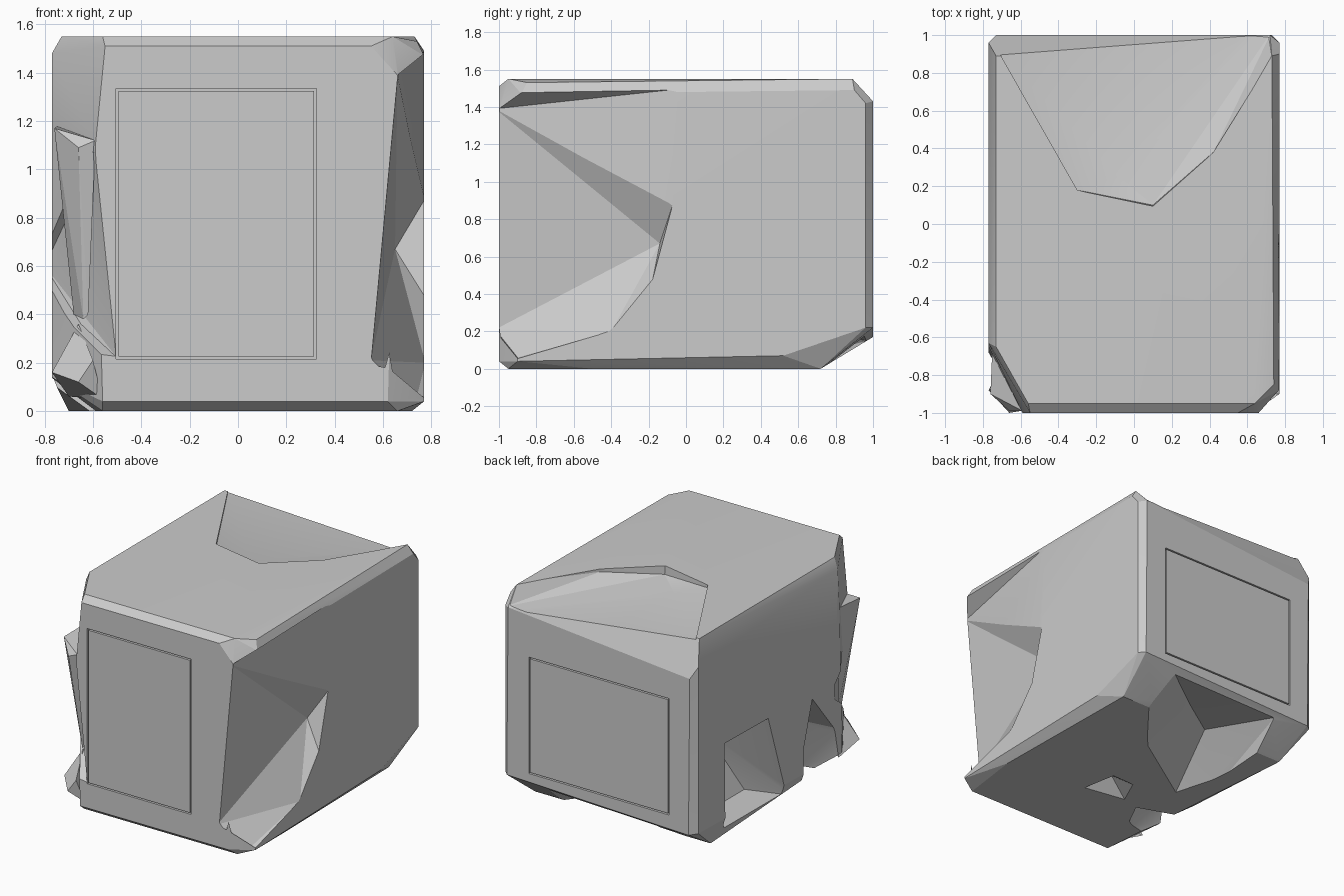
import bpy
import bmesh
from mathutils import Vector

default_cube = bpy.data.objects.get("Cube")
if default_cube:
    bpy.data.objects.remove(default_cube, do_unlink=True)

# One plain grey for the whole battered crate
grey = bpy.data.materials.new("plain_grey")
grey.use_nodes = True
colour = (0.6, 0.6, 0.6, 1)
grey.diffuse_color = colour
shader = next(node for node in grey.node_tree.nodes if node.type == "BSDF_PRINCIPLED")
shader.inputs["Base Color"].default_value = colour


def hull(name, points):
    """Make a convex solid around a handful of points."""
    bm = bmesh.new()
    for point in points:
        bm.verts.new(point)
    result = bmesh.ops.convex_hull(bm, input=bm.verts)
    loose = [item for item in result["geom_interior"] if isinstance(item, bmesh.types.BMVert)]
    bmesh.ops.delete(bm, geom=loose, context="VERTS")
    bmesh.ops.dissolve_limit(bm, angle_limit=0.01, verts=bm.verts, edges=bm.edges)
    bmesh.ops.recalc_face_normals(bm, faces=bm.faces)
    mesh = bpy.data.meshes.new(name)
    bm.to_mesh(mesh)
    bm.free()
    mesh.materials.append(grey)
    obj = bpy.data.objects.new(name, mesh)
    bpy.context.collection.objects.link(obj)
    return obj


def box(name, low, high):
    """Make a box between two opposite corners."""
    corners = [(x, y, z) for x in (low[0], high[0])
               for y in (low[1], high[1]) for z in (low[2], high[2])]
    return hull(name, corners)


def carve(target, cutter):
    """Subtract the cutter from the target, then discard the cutter."""
    modifier = target.modifiers.new("carve", "BOOLEAN")
    modifier.operation = "DIFFERENCE"
    modifier.solver = "EXACT"
    modifier.object = cutter
    cutter.hide_render = True
    bpy.context.view_layer.update()
    graph = bpy.context.evaluated_depsgraph_get()
    carved = bpy.data.meshes.new_from_object(target.evaluated_get(graph))
    target.modifiers.clear()
    target.data = carved
    bpy.data.objects.remove(cutter, do_unlink=True)


def groove_frame(target, y, left, right, bottom, top):
    """Score the thin outline of a panel into an upright face."""
    half = 0.005
    depth = 0.02
    for x in (left, right):
        carve(target, box("groove", (x - half, y - depth, bottom), (x + half, y + depth, top)))
    for z in (bottom, top):
        carve(target, box("groove", (left - half, y - depth, z - half),
                          (right + half, y + depth, z + half)))


# Crate body: uneven bevels around the top, walls and base
top_rim = [(-.56, -.95, 1.55), (.64, -.95, 1.55), (.74, -.85, 1.53), (.73, .89, 1.55),
           (-.73, -.65, 1.55), (-.73, .89, 1.55)]
upper_walls = [(-.55, -1, 1.51), (.55, -1, 1.51), (.66, -1, 1.39), (.77, -.88, 1.47),
               (.77, .9, 1.49), (.77, .96, 1.42), (.72, 1, 1.43), (-.77, -.63, 1.48),
               (-.77, .96, 1.38), (-.73, 1, 1.3), (-.77, -.65, 1.2), (-.59, -1, 1.1)]
lower_walls = [(-.56, -1, .04), (.62, -1, .04), (.77, -.9, .04), (-.77, -.68, .14),
               (-.77, .96, .18), (-.72, 1, .17), (.77, .52, .07), (.77, .96, .22),
               (.73, 1, .22)]
base = [(-.56, -.95, 0), (.66, -.95, 0), (.72, -.5, 0), (.7, .72, 0), (-.7, .72, 0)]
body = hull("crate_body", top_rim + upper_walls + lower_walls + base)

# Left wall: a gentle inward lean towards the front, then a deeper dent below it
carve(body, hull("left_wall_lean", [
    (.66, -1.02, 1.39), (.66, -1.02, .8), (.775, 0, 1.5), (.775, -.05, .87),
    (.775, -1.02, 1.48), (.9, -1.02, 1.5), (.9, 0, 1.5), (.9, -.05, .87), (.9, -1.02, .8)]))
carve(body, hull("left_wall_dent", [
    (.66, -1.02, 1.39), (.55, -1.02, .21), (.65, -.14, .67), (.66, -.72, .39),
    (.74, -.9, .06), (.775, -.07, .88), (.775, -.18, .47), (.775, -.4, .2),
    (.9, -1.02, 1.45), (.9, -.07, .88), (.9, -.18, .47), (.9, -.9, .03)]))

# Crushed front right corner
carve(body, hull("front_corner_dent", [
    (-.5, -1.01, .22), (-.59, -1.01, 1.09), (-.65, -.8, .36), (-.65, -.8, .92),
    (-.8, -.55, .6), (-.9, -1.1, .22), (-.9, -1.1, 1.15)]))

# Sunken patch in the lid, running down to the back edge
carve(body, hull("lid_dent", [
    (-.08, .25, 1.46), (.1, .1, 1.49), (.4, .6, 1.46), (.4, .75, 1.45), (.42, .38, 1.53),
    (-.3, .18, 1.53), (-.71, .9, 1.54), (.6, 1.02, 1.43), (.1, .08, 1.7),
    (-.3, .18, 1.7), (.42, .38, 1.7), (.73, .88, 1.56), (.73, 1.02, 1.44),
    (.73, .9, 1.7), (-.71, .92, 1.7)]))

# Broken openings along the lower right wall
carve(body, hull("rear_opening", [
    (-.8, .67, .73), (-.8, .16, .72), (-.8, .66, .08), (-.8, -.05, .08),
    (-.3, .5, .5), (-.3, .2, .5), (-.5, .45, .08), (-.5, .05, .08)]))
carve(body, hull("front_opening", [
    (-.8, -.23, .31), (-.8, -.34, .67), (-.8, -.24, -.05), (-.8, -.68, -.05),
    (-.8, -.6, .35), (-.35, -.35, .45), (-.35, -.4, -.05), (-.45, -.6, -.05)]))

# Caved-in underside, open towards the back bevel
carve(body, hull("base_dent", [
    (.55, .74, -.05), (.16, .25, -.05), (-.45, -.15, -.05), (-.55, .2, -.05),
    (-.5, .95, -.05), (.5, .95, -.05), (.45, .97, .17), (-.45, .97, .15),
    (0, .6, .25), (-.3, .4, .25)]))
carve(body, hull("base_pit", [
    (.17, -.47, -.05), (.1, -.09, -.05), (-.17, -.1, -.05), (-.3, -.39, -.05),
    (-.05, -.3, .1)]))

# Scored panel outlines on the front and back
groove_frame(body, -1, -.5, .32, .22, 1.33)
groove_frame(body, 1, -.56, .55, .28, 1.11)

# Long torn flap and bent foot sticking out of the crushed corner
flap = hull("torn_flap", [
    (-.59, -.99, 1.12), (-.66, -.99, 1.09), (-.76, -.9, 1.17), (-.75, -.66, 1.18),
    (-.64, -.86, .38), (-.62, -.87, .4), (-.68, -.76, .4)])
foot = hull("bent_foot", [
    (-.77, -.88, .16), (-.66, -.82, .36), (-.7, -.74, .06), (-.56, -.95, .05),
    (-.66, -1, .12), (-.6, -.99, .21), (-.6, -.8, .12)])

# Soft shading over gentle bends, crisp edges elsewhere
bpy.ops.object.select_all(action="DESELECT")
for part in (body, flap, foot):
    part.select_set(True)
bpy.context.view_layer.objects.active = body
bpy.ops.object.shade_smooth_by_angle(angle=0.3)

# Settle on the ground, centred
bpy.context.view_layer.update()
points = [vertex.co.copy() for vertex in body.data.vertices]
low = Vector([min(p[i] for p in points) for i in range(3)])
high = Vector([max(p[i] for p in points) for i in range(3)])
shift = Vector(((low.x + high.x) / 2, (low.y + high.y) / 2, low.z))
for part in (body, flap, foot):
    part.location = -shift
